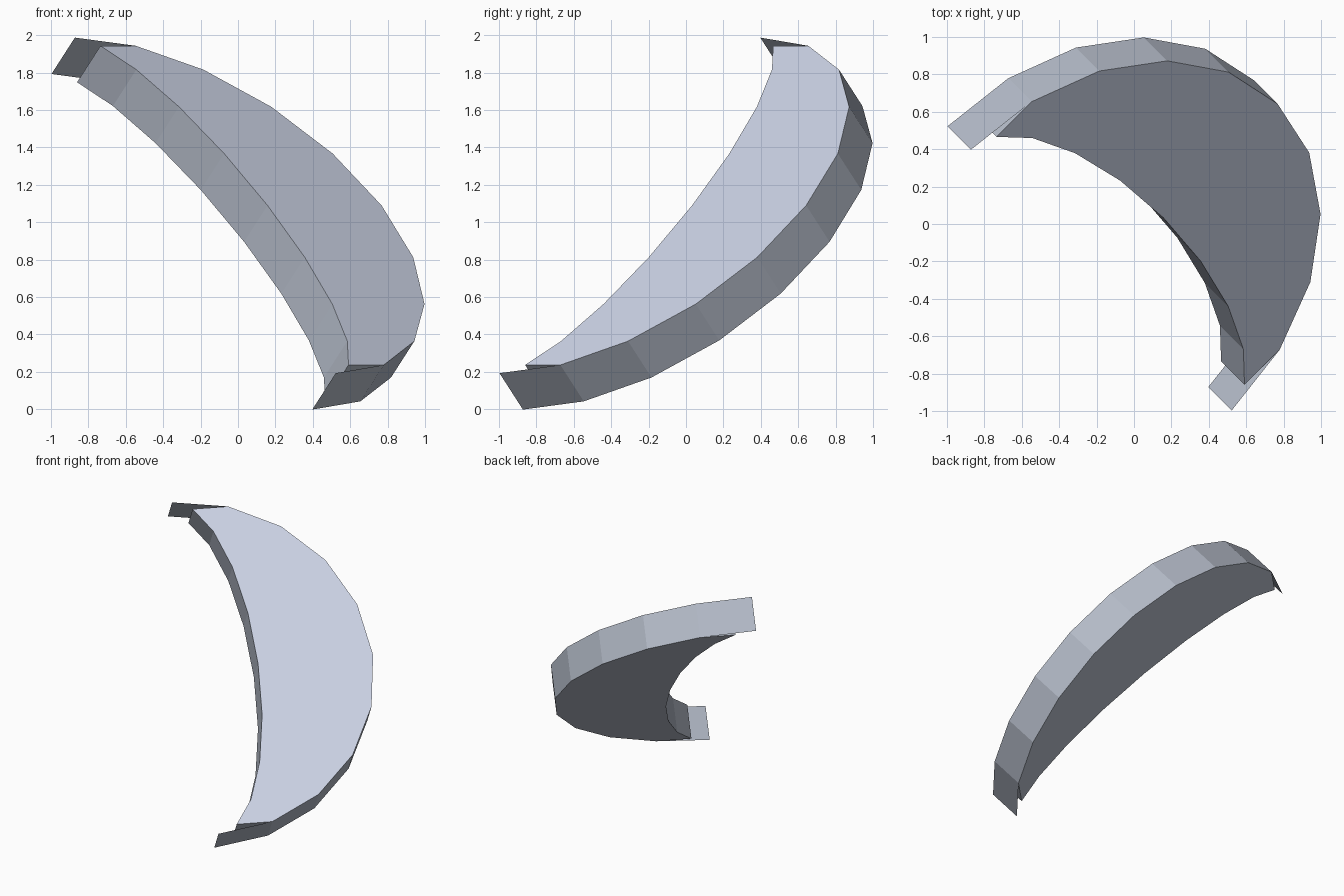
import bpy, bmesh, math
from mathutils import Vector

cube = bpy.data.objects.get("Cube")
if cube:
    bpy.data.objects.remove(cube, do_unlink=True)


def material(name, rgb):
    mat = bpy.data.materials.new(name)
    mat.use_nodes = True
    colour = (*rgb, 1)
    mat.diffuse_color = colour
    mat.node_tree.nodes["Principled BSDF"].inputs["Base Color"].default_value = colour
    return mat


# Slate walls and back, paler blue grey front
SLATE, PALE = 0, 1
materials = [material("slate_grey", (0.45, 0.49, 0.57)),
             material("pale_blue_grey", (0.63, 0.68, 0.82))]

# Tilted plane of the crescent: bulge direction, tip-to-tip direction, thickness
CENTRE = Vector((-0.175, -0.3, 1.09))
BULGE = Vector((1, 1, 0)).normalized()
SPAN = Vector((-0.523, 0.523, 0.673)).normalized()
DEPTH = SPAN.cross(BULGE) * 0.263
RADIUS = 1.333
INNER = 0.353      # inner edge is the same arc, flattened
STEPS = 10


def arc(flatten):
    """Half ellipse running from the low tip to the high tip."""
    points = []
    for i in range(STEPS + 1):
        a = math.pi * (i / STEPS - 0.5)
        points.append(CENTRE + RADIUS * (math.cos(a) * flatten * BULGE + math.sin(a) * SPAN))
    return points


bm = bmesh.new()


def edge_loop(points, shift):
    return [bm.verts.new(p + shift) for p in points]


none = Vector((0, 0, 0))
outer, inner = arc(1), arc(INNER)[1:-1]
outer_front, outer_back = edge_loop(outer, none), edge_loop(outer, DEPTH)
inner_front, inner_back = edge_loop(inner, none), edge_loop(inner, DEPTH)


def strip(a, b, slot=SLATE):
    for i in range(len(a) - 1):
        bm.faces.new((a[i], a[i + 1], b[i + 1], b[i])).material_index = slot


# Outer wall overhangs as a thin tab at each tip
strip(outer_front, outer_back)
# Inner wall, front face and back face stop one step short of the tips
strip(inner_back, inner_front)
strip(inner_front, outer_front[1:-1], PALE)
strip(outer_back[1:-1], inner_back)
# End caps behind the tabs
for i, j in ((0, 1), (-1, -2)):
    bm.faces.new((inner_front[i], outer_front[j], outer_back[j], inner_back[i]))

bmesh.ops.recalc_face_normals(bm, faces=bm.faces)
mesh = bpy.data.meshes.new("crescent_shell")
bm.to_mesh(mesh)
bm.free()
for mat in materials:
    mesh.materials.append(mat)
bpy.context.collection.objects.link(bpy.data.objects.new("crescent_shell", mesh))
